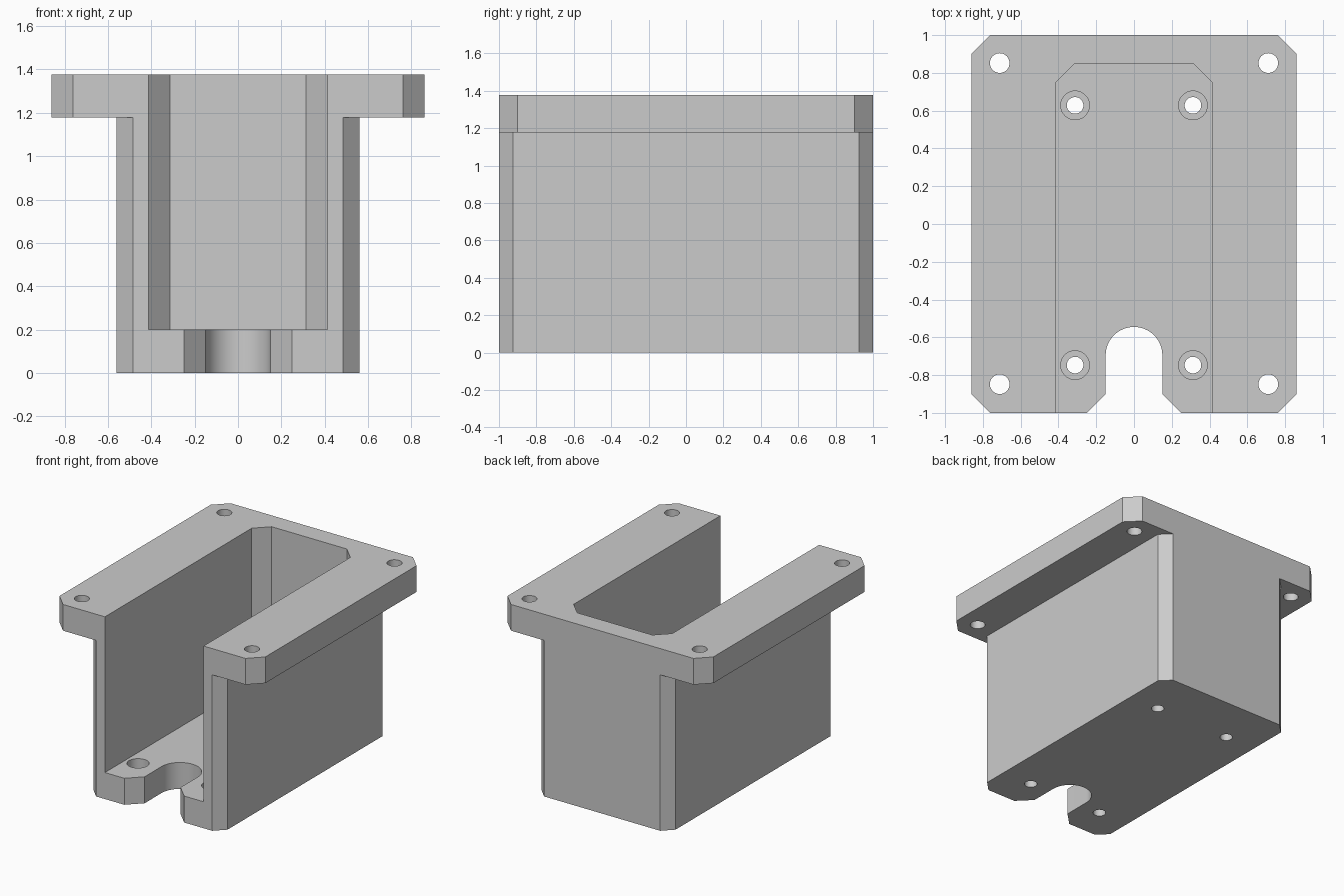
import bpy
import bmesh
import math

if "Cube" in bpy.data.objects:
    bpy.data.objects.remove(bpy.data.objects["Cube"])

grey = bpy.data.materials.new("light grey")
grey.diffuse_color = (0.6, 0.6, 0.6, 1)
grey.use_nodes = True
grey.node_tree.nodes["Principled BSDF"].inputs["Base Color"].default_value = grey.diffuse_color


def prism(name, outline, z0, z1):
    """Extrude a closed xy outline from z0 to z1."""
    bm = bmesh.new()
    face = bm.faces.new([bm.verts.new((x, y, z0)) for x, y in outline])
    top = bmesh.ops.extrude_face_region(bm, geom=[face])["geom"]
    verts = [v for v in top if isinstance(v, bmesh.types.BMVert)]
    bmesh.ops.translate(bm, verts=verts, vec=(0, 0, z1 - z0))
    bmesh.ops.recalc_face_normals(bm, faces=bm.faces)
    mesh = bpy.data.meshes.new(name)
    bm.to_mesh(mesh)
    bm.free()
    mesh.materials.append(grey)
    obj = bpy.data.objects.new(name, mesh)
    bpy.context.collection.objects.link(obj)
    return obj


def chamfered(hx, hy, c):
    """Rectangle with cut corners."""
    return [(hx, -hy + c), (hx, hy - c), (hx - c, hy), (-hx + c, hy),
            (-hx, hy - c), (-hx, -hy + c), (-hx + c, -hy), (hx - c, -hy)]


def arc(cx, cy, r, a0, a1, n):
    return [(cx + r * math.cos(a0 + (a1 - a0) * i / n),
             cy + r * math.sin(a0 + (a1 - a0) * i / n)) for i in range(n + 1)]


def circle(cx, cy, r, n=40):
    return arc(cx, cy, r, 0, math.tau, n)[:-1]


def combine(target, tool, operation):
    """Apply a boolean and remove the helper."""
    tool.hide_render = True
    mod = target.modifiers.new("cut", "BOOLEAN")
    mod.operation = operation
    mod.solver = "EXACT"
    mod.object = tool
    bpy.context.view_layer.objects.active = target
    bpy.ops.object.modifier_apply(modifier=mod.name)
    bpy.data.objects.remove(tool)


# Box body with the wide mounting flange on top
housing = prism("housing", chamfered(0.56, 1.0, 0.075), 0, 1.28)
combine(housing, prism("flange", chamfered(0.86, 1.0, 0.098), 1.178, 1.376), "UNION")

# Deep cavity, open at the front and top
cavity = [(-0.412, -1.2), (0.412, -1.2), (0.412, 0.752),
          (0.314, 0.85), (-0.314, 0.85), (-0.412, 0.752)]
combine(housing, prism("cavity", cavity, 0.2, 1.6), "DIFFERENCE")

# Cable slot in the floor with a flared mouth
slot = ([(-0.45, -1.2), (0.45, -1.2), (0.15, -0.9)]
        + arc(0, -0.695, 0.15, 0, math.pi, 32) + [(-0.15, -0.9)])
combine(housing, prism("slot", slot, -0.1, 0.3), "DIFFERENCE")

for side in (-1, 1):
    # Flange bolt holes
    for y in (-0.848, 0.852):
        combine(housing, prism("bolt_hole", circle(side * 0.711, y, 0.052), 1.1, 1.5),
                "DIFFERENCE")
    # Counterbored floor screw holes
    for y in (-0.747, 0.628):
        combine(housing, prism("screw_hole", circle(side * 0.312, y, 0.044), -0.1, 0.3),
                "DIFFERENCE")
        combine(housing, prism("counterbore", circle(side * 0.312, y, 0.076), 0.1, 0.3),
                "DIFFERENCE")

# Smooth hole walls, sharp edges elsewhere
bpy.ops.object.select_all(action="DESELECT")
housing.select_set(True)
bpy.context.view_layer.objects.active = housing
bpy.ops.object.shade_smooth_by_angle(angle=math.radians(30))
